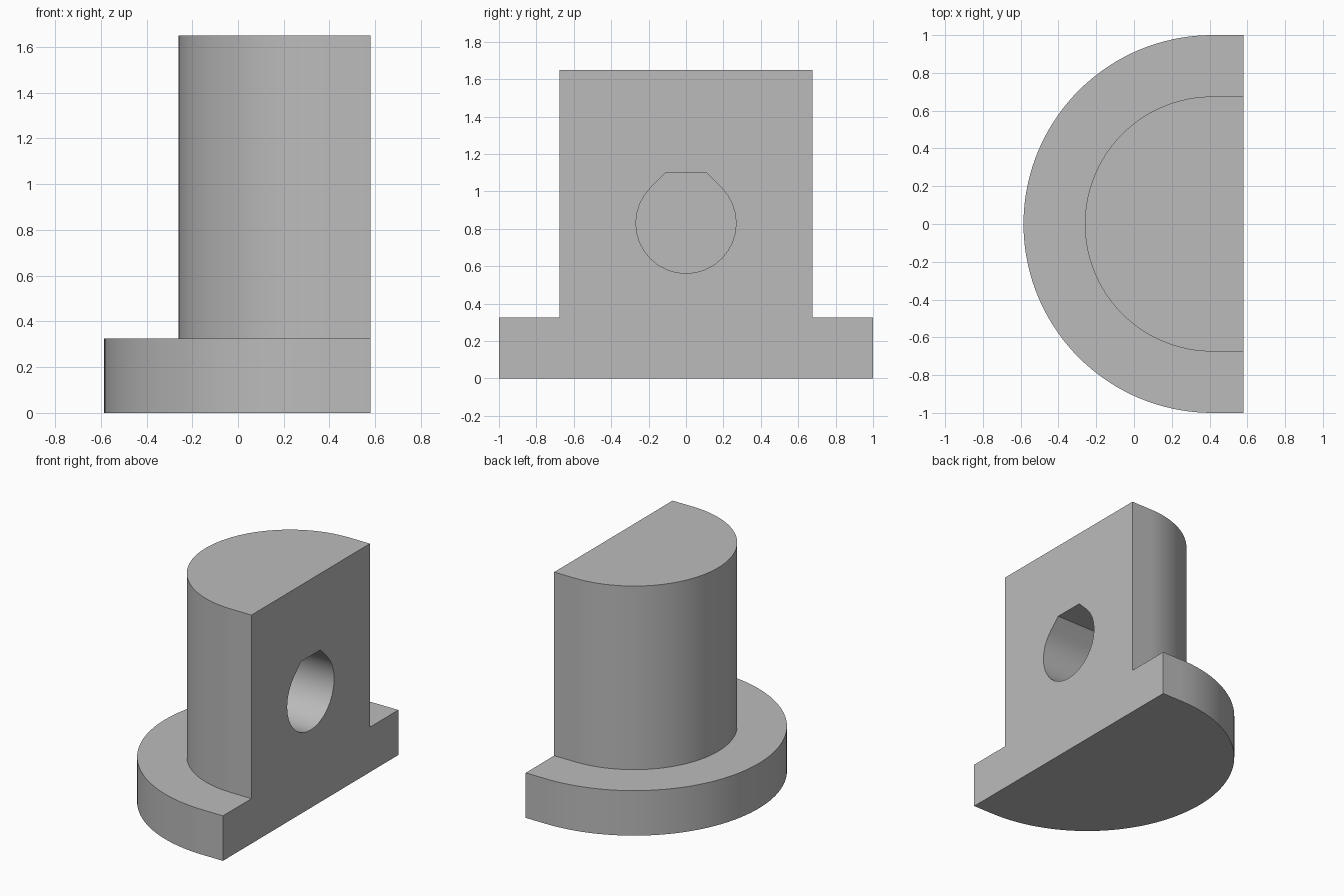
import bpy
import bmesh
from math import cos, sin, pi, radians
from mathutils import Matrix

default = bpy.data.objects.get("Cube")
if default:
    bpy.data.objects.remove(default, do_unlink=True)

AXIS_X = 0.415    # centre of the round side
FLAT_X = 0.58     # the flat mounting face
HOLE_Z = 0.83
HOLE_R = 0.268
HOLE_DEPTH = 0.58

grey = bpy.data.materials.new("plain grey")
grey.use_nodes = True
colour = (0.5, 0.5, 0.5, 1)
grey.diffuse_color = colour
grey.node_tree.nodes["Principled BSDF"].inputs["Base Color"].default_value = colour


def prism(name, outline, height, matrix):
    """Extrude a flat outline along its local z, then place it."""
    bm = bmesh.new()
    face = bm.faces.new([bm.verts.new((x, y, 0)) for x, y in outline])
    top = bmesh.ops.extrude_face_region(bm, geom=[face])["geom"]
    bmesh.ops.translate(bm, vec=(0, 0, height),
                        verts=[v for v in top if isinstance(v, bmesh.types.BMVert)])
    bm.transform(matrix)
    bmesh.ops.recalc_face_normals(bm, faces=bm.faces)
    mesh = bpy.data.meshes.new(name)
    bm.to_mesh(mesh)
    bm.free()
    mesh.materials.append(grey)
    obj = bpy.data.objects.new(name, mesh)
    bpy.context.collection.objects.link(obj)
    return obj


def d_outline(radius, end_x, steps=72):
    """Half circle towards -x, with straight sides running to end_x."""
    arc = [(AXIS_X + radius * cos(a), radius * sin(a))
           for a in (pi / 2 + pi * i / steps for i in range(steps + 1))]
    return arc + [(end_x, -radius), (end_x, radius)]


def combine(target, tool, operation):
    mod = target.modifiers.new(operation.title(), "BOOLEAN")
    mod.operation = operation
    mod.solver = "EXACT"
    mod.object = tool
    bpy.context.view_layer.objects.active = target
    bpy.ops.object.modifier_apply(modifier=mod.name)
    bpy.data.objects.remove(tool, do_unlink=True)


# Flange and post, both overshooting the flat face
body = prism("flanged_half_post", d_outline(1.0, 0.9), 0.325, Matrix())
post = prism("post", d_outline(0.675, 0.8), 1.55, Matrix.Translation((0, 0, 0.1)))
combine(body, post, "UNION")

# Trim everything to one flat face
square = [(FLAT_X, -2), (2, -2), (2, 2), (FLAT_X, 2)]
combine(body, prism("trim", square, 4, Matrix.Translation((0, 0, -1))), "DIFFERENCE")

# Blind hole: round below, 45 degree shoulders and a flat roof above
steps = 24
hole = [(HOLE_R * cos(a), HOLE_R * sin(a))
        for a in (radians(135 + 270 * i / steps) for i in range(steps + 1))]
roof = HOLE_R * (2 ** 0.5 - 1)
hole += [(roof, HOLE_R), (-roof, HOLE_R)]
# local x -> y, local y -> z, local z -> x
place = Matrix(((0, 0, 1, FLAT_X - HOLE_DEPTH),
                (1, 0, 0, 0),
                (0, 1, 0, HOLE_Z),
                (0, 0, 0, 1)))
combine(body, prism("hole_cutter", hole, HOLE_DEPTH + 0.5, place), "DIFFERENCE")

# Smooth round walls with crisp edges
bpy.ops.object.select_all(action="DESELECT")
body.select_set(True)
bpy.context.view_layer.objects.active = body
bpy.ops.object.shade_smooth_by_angle(angle=radians(30))
